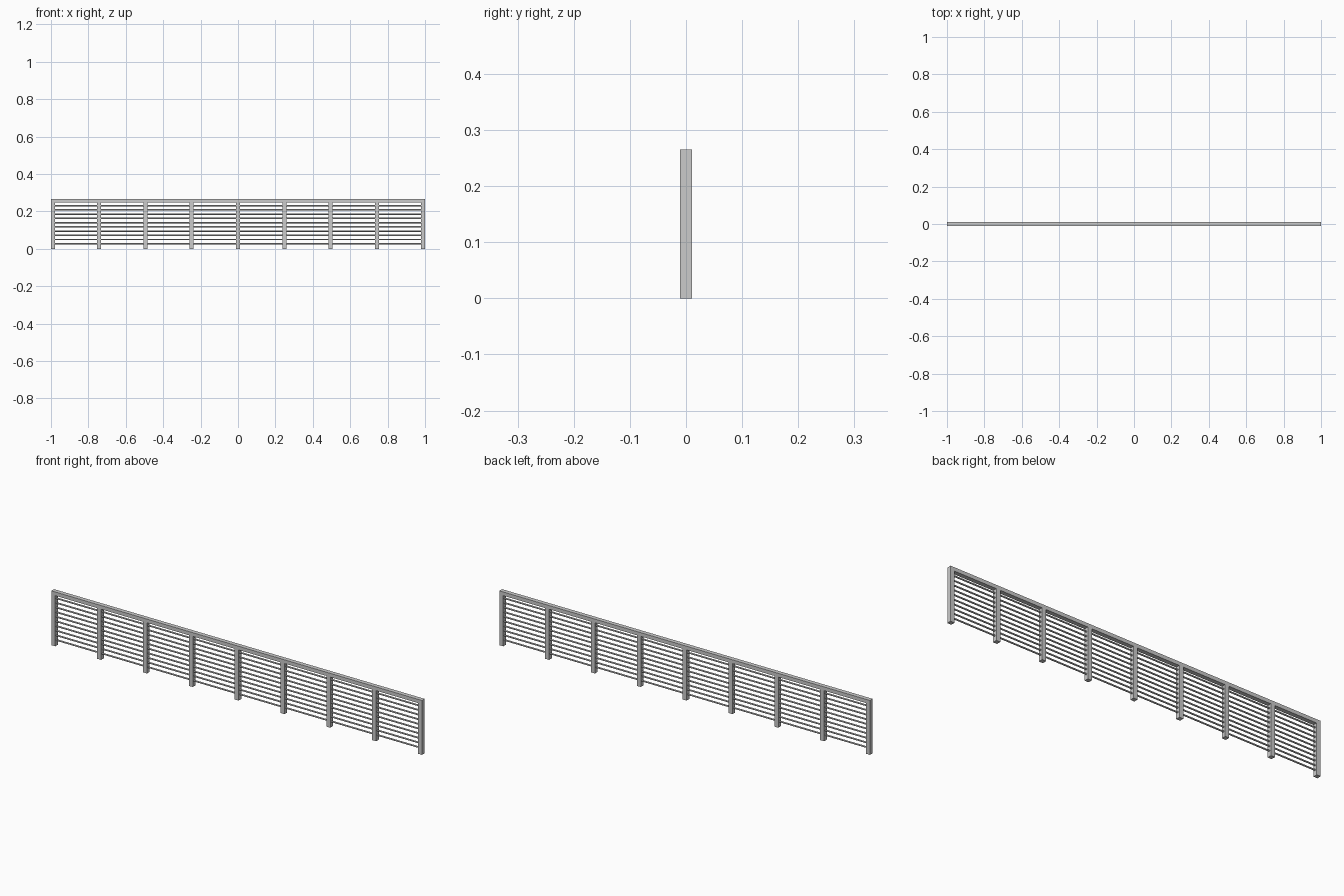
import bpy, math

if "Cube" in bpy.data.objects:
    bpy.data.objects.remove(bpy.data.objects["Cube"])

HALF_DEPTH = 0.0107
HEIGHT = 0.265
RAIL_BOTTOM = 0.247


def box(name, x0, x1, y0, y1, z0, z1):
    bpy.ops.mesh.primitive_cube_add(
        size=1, location=((x0 + x1) / 2, (y0 + y1) / 2, (z0 + z1) / 2))
    ob = bpy.context.object
    ob.name = name
    ob.scale = (x1 - x0, y1 - y0, z1 - z0)
    bpy.ops.object.transform_apply(location=False, rotation=False, scale=True)
    return ob


# Square top handrail
box("top_handrail", -1, 1, -HALF_DEPTH, HALF_DEPTH, RAIL_BOTTOM, HEIGHT)

# Nine evenly spaced posts
for i in range(9):
    x = -0.9893 + i * 2 * 0.9893 / 8
    box(f"post_{i + 1}", x - HALF_DEPTH, x + HALF_DEPTH,
        -HALF_DEPTH, HALF_DEPTH, 0, RAIL_BOTTOM)

# Ten thin round bars running through the posts
for i in range(10):
    bpy.ops.mesh.primitive_cylinder_add(
        vertices=12, radius=0.0038, depth=1.999,
        location=(0, 0, 0.027 + i * 0.0226), rotation=(0, math.pi / 2, 0))
    bar = bpy.context.object
    bar.name = f"bar_{i + 1}"
    bpy.ops.object.shade_smooth_by_angle()
